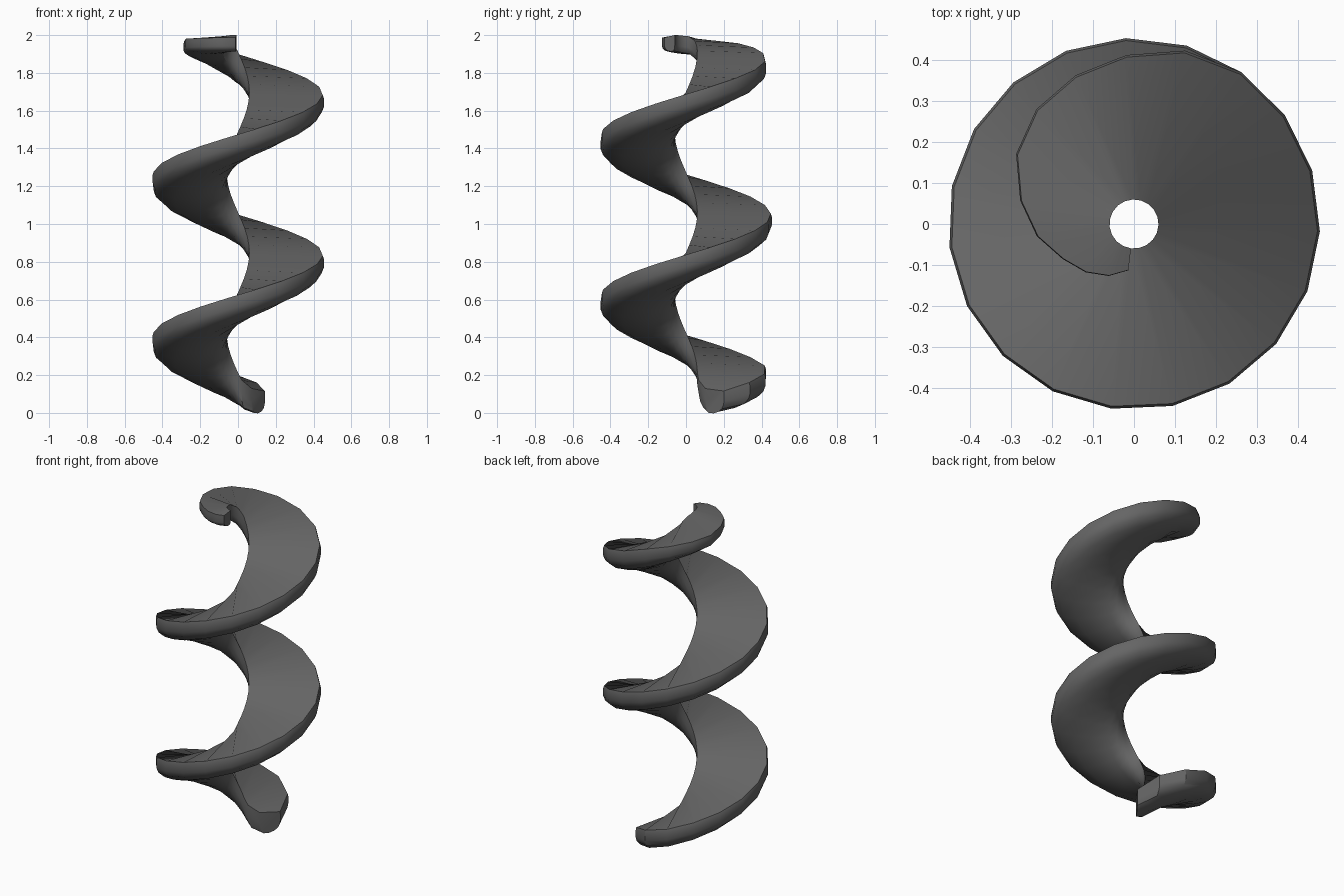
import bpy, bmesh
from math import radians, cos, sin

if "Cube" in bpy.data.objects:
    bpy.data.objects.remove(bpy.data.objects["Cube"], do_unlink=True)

PITCH, START, STEP, COUNT = 0.85, 54.6, 360 / 19, 49

# Outer radius by turning angle: tapered at both ends
RADIUS = [(50, 0.21), (60, 0.29), (75, 0.36), (92, 0.42), (112, 0.455), (785, 0.455),
          (815, 0.41), (862, 0.355), (888, 0.285), (928, 0.19), (965, 0.14), (1000, 0.09)]
# Inner radius: the lower end is cut back from the core
CORE = [(50, 0.14), (73, 0.07), (92, 0.06), (1000, 0.06)]
# Mid height: constant climb that levels off at the upper end
HEIGHT = [(50, 0.068), (812, 0.068 + PITCH * 762 / 360), (843, 1.915),
          (888, 1.944), (950, 1.95), (1000, 1.95)]
# Depth of the underside: thinner at both ends
DEPTH = [(50, 0.62), (73, 0.9), (92, 1), (812, 1), (843, 0.65), (888, 0.4), (1000, 0.28)]
# Cross-section: fraction of the blade width, height offset
SECTION = [(0.0, 0.05), (0.985, 0.037), (1.0, 0.02), (1.0, -0.025), (0.97, -0.055),
           (0.88, -0.085), (0.7, -0.108), (0.45, -0.12), (0.2, -0.118), (0.09, -0.105),
           (0.03, -0.07), (0.0, -0.02)]


def lerp_table(table, a):
    for (a0, v0), (a1, v1) in zip(table, table[1:]):
        if a <= a1:
            return v0 + (v1 - v0) * (a - a0) / (a1 - a0)
    return table[-1][1]


# Spiral blade: the section swept around the open core
bm = bmesh.new()
rings = []
for i in range(COUNT + 1):
    a = START + i * STEP
    core = lerp_table(CORE, a)
    width = lerp_table(RADIUS, a) - core
    mid = lerp_table(HEIGHT, a)
    depth = lerp_table(DEPTH, a)
    t = radians(a)
    ring = []
    for f, dz in SECTION:
        r = core + width * f
        z = mid + (dz if dz > 0 else dz * depth)
        ring.append(bm.verts.new((r * cos(t), r * sin(t), z)))
    rings.append(ring)

n = len(SECTION)
for r0, r1 in zip(rings, rings[1:]):
    for j in range(n):
        k = (j + 1) % n
        bm.faces.new((r0[j], r0[k], r1[k], r1[j]))
bm.faces.new(rings[0])
bm.faces.new(rings[-1])
bmesh.ops.recalc_face_normals(bm, faces=bm.faces)

mesh = bpy.data.meshes.new("spiral_blade")
bm.to_mesh(mesh)
bm.free()
blade = bpy.data.objects.new("spiral_blade", mesh)
bpy.context.collection.objects.link(blade)

# Dark grey metal
mat = bpy.data.materials.new("dark_grey")
mat.use_nodes = True
colour = (0.13, 0.13, 0.13, 1)
mat.diffuse_color = colour
mat.node_tree.nodes["Principled BSDF"].inputs["Base Color"].default_value = colour
mesh.materials.append(mat)

bpy.ops.object.select_all(action="DESELECT")
blade.select_set(True)
bpy.context.view_layer.objects.active = blade
bpy.ops.object.shade_smooth_by_angle(angle=radians(30))
